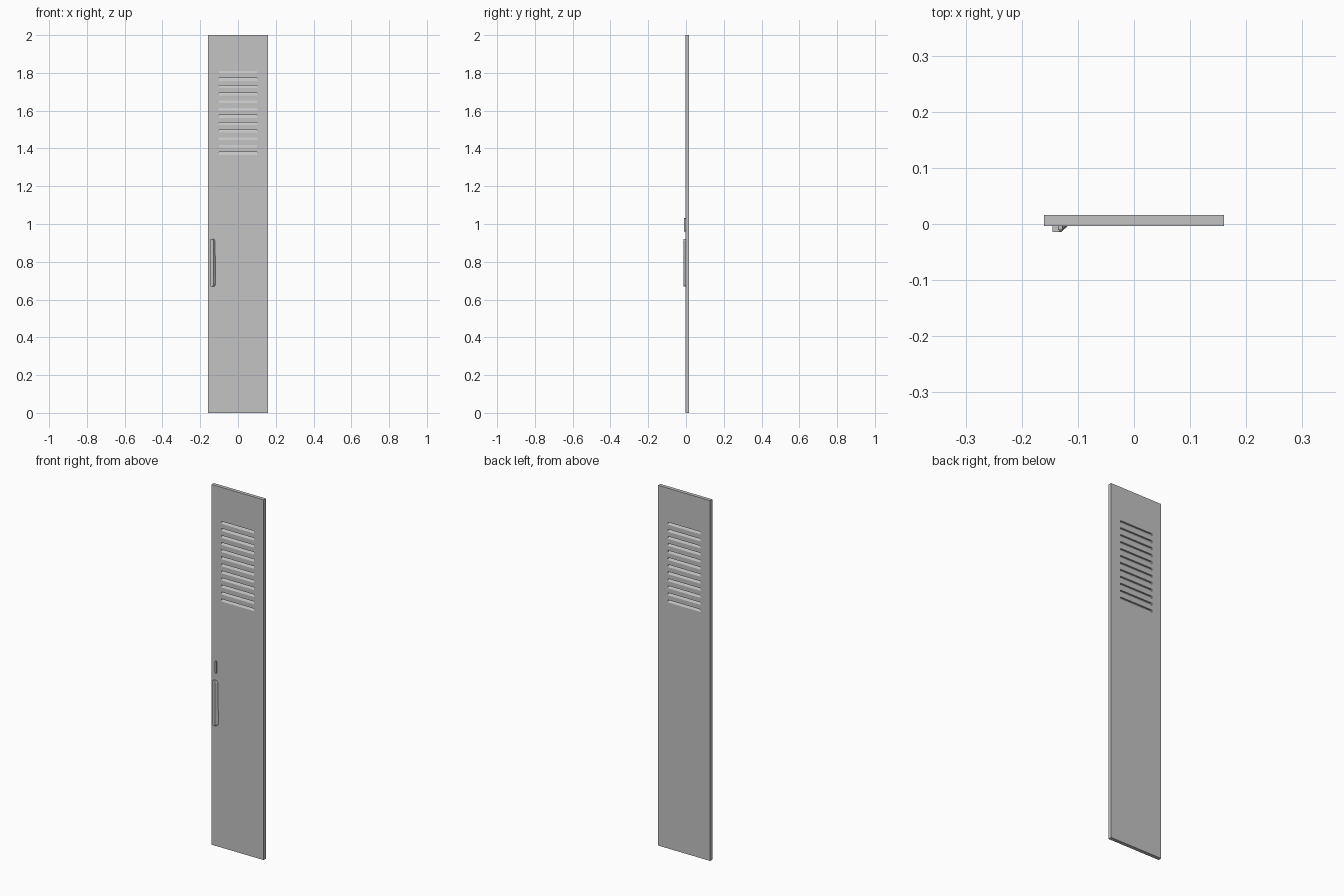
import bpy, bmesh, math

if "Cube" in bpy.data.objects:
    bpy.data.objects.remove(bpy.data.objects["Cube"])

FRONT, BACK, LIP = -0.0035, 0.0162, -0.0145   # y of panel faces and handle front

grey = bpy.data.materials.new("light grey metal")
grey.diffuse_color = (0.55, 0.55, 0.55, 1)
grey.use_nodes = True
grey.node_tree.nodes["Principled BSDF"].inputs["Base Color"].default_value = grey.diffuse_color


def loft(bm, ring_a, ring_b):
    """Closed solid between two outlines with equal point counts."""
    a = [bm.verts.new(p) for p in ring_a]
    b = [bm.verts.new(p) for p in ring_b]
    n = len(a)
    bm.faces.new(a)
    bm.faces.new(b[::-1])
    for i in range(n):
        j = (i + 1) % n
        bm.faces.new((a[j], a[i], b[i], b[j]))


def finish(name, bm):
    bmesh.ops.recalc_face_normals(bm, faces=bm.faces)
    mesh = bpy.data.meshes.new(name)
    bm.to_mesh(mesh)
    bm.free()
    mesh.materials.append(grey)
    obj = bpy.data.objects.new(name, mesh)
    bpy.context.collection.objects.link(obj)
    return obj


# door panel
bm = bmesh.new()
outline = [(-0.16, 0), (0.16, 0), (0.16, 2), (-0.16, 2)]
loft(bm, [(x, FRONT, z) for x, z in outline], [(x, BACK, z) for x, z in outline])
panel = finish("door_panel", bm)

# louvre notches on both faces: sloped floor, flat ceiling
bm = bmesh.new()
for i in range(12):
    z = 1.366 + i * 0.0392
    for face, s in ((FRONT, 1), (BACK, -1)):
        out, deep = face - s * 0.006, face + s * 0.009
        prof = [(out, z), (face, z), (deep, z + 0.014), (out, z + 0.014)]
        loft(bm, [(-0.1, y, h) for y, h in prof], [(0.1, y, h) for y, h in prof])
cutter = finish("louvre_cutter", bm)
cutter.hide_render = True
cutter.hide_viewport = True
cut = panel.modifiers.new("louvres", "BOOLEAN")
cut.operation = "DIFFERENCE"
cut.solver = "EXACT"
cut.object = cutter

# handle: flat lip with a side sloping back to the panel
bm = bmesh.new()
base = [(-0.145, 0.67), (-0.124, 0.67), (-0.117, 0.68), (-0.117, 0.72),
        (-0.121, 0.91), (-0.127, 0.92), (-0.145, 0.92)]
lip_x = [-0.145, -0.134, -0.13, -0.13, -0.13, -0.134, -0.145]
loft(bm, [(x, FRONT + 0.001, z) for x, z in base],
     [(lx, LIP, z) for lx, (x, z) in zip(lip_x, base)])
finish("handle", bm)

# lock plate: narrow capsule above the handle
bm = bmesh.new()
capsule = []
for centre, start in ((1.026, 0), (0.964, math.pi)):
    for k in range(7):
        t = start + k * math.pi / 6
        capsule.append((-0.131 + 0.0045 * math.cos(t), centre + 0.0045 * math.sin(t)))
loft(bm, [(x, FRONT + 0.001, z) for x, z in capsule],
     [(x, -0.0105, z) for x, z in capsule])
finish("lock_plate", bm)
